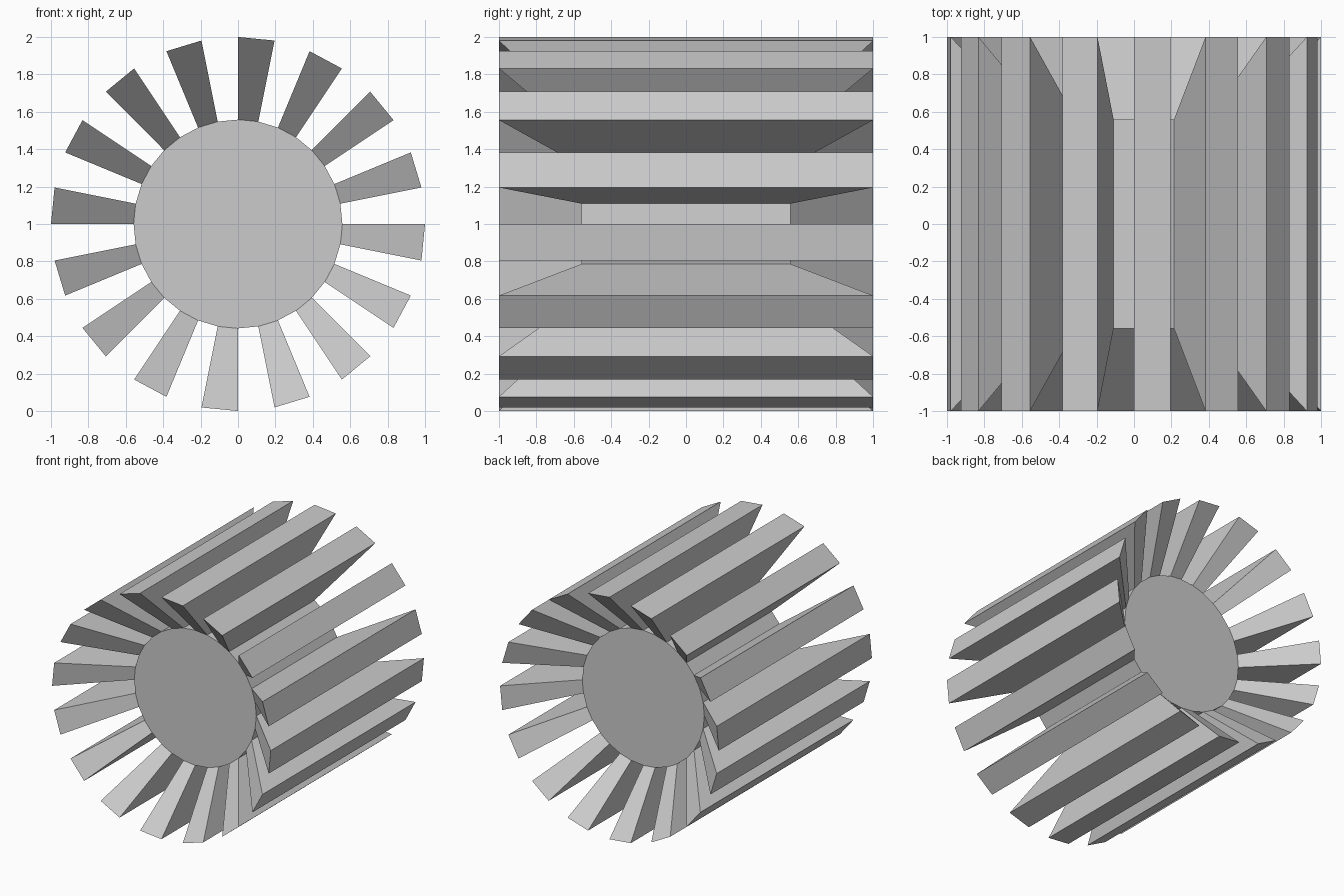
import bpy
import bmesh
import math
from mathutils import Matrix

SIDES = 32
CORE = 0.558          # core radius and half length
STEP = 2 * math.pi / SIDES

if "Cube" in bpy.data.objects:
    bpy.data.objects.remove(bpy.data.objects["Cube"], do_unlink=True)

# Single plain grey material
grey = bpy.data.materials.new("plain_grey")
grey.use_nodes = True
colour = (0.6, 0.6, 0.6, 1.0)
grey.diffuse_color = colour
grey.node_tree.nodes["Principled BSDF"].inputs["Base Color"].default_value = colour

# Core drum lying along the y axis
bm = bmesh.new()
bmesh.ops.create_cone(bm, cap_ends=True, segments=SIDES, radius1=CORE,
                      radius2=CORE, depth=2 * CORE,
                      matrix=Matrix.Rotation(math.pi / 2, 4, "X"))


def is_tooth(face):
    """Every second side face of the drum carries a tooth."""
    if abs(face.normal.y) > 0.5:
        return False
    c = face.calc_center_median()
    return math.floor(math.atan2(c.z, c.x) / STEP) % 2 == 1


# Teeth flaring outward from the centre, with sloping ends
bm.normal_update()
teeth = [f for f in bm.faces if is_tooth(f)]
tips = bmesh.ops.extrude_discrete_faces(bm, faces=teeth)["faces"]
tip_verts = list({v for f in tips for v in f.verts})
bmesh.ops.scale(bm, vec=(1 / CORE,) * 3, verts=tip_verts)

# Stand the wheel on the ground
bmesh.ops.translate(bm, vec=(0, 0, 1), verts=bm.verts)
bmesh.ops.recalc_face_normals(bm, faces=bm.faces)

mesh = bpy.data.meshes.new("toothed_drum")
bm.to_mesh(mesh)
bm.free()
mesh.materials.append(grey)
drum = bpy.data.objects.new("toothed_drum", mesh)
bpy.context.collection.objects.link(drum)
